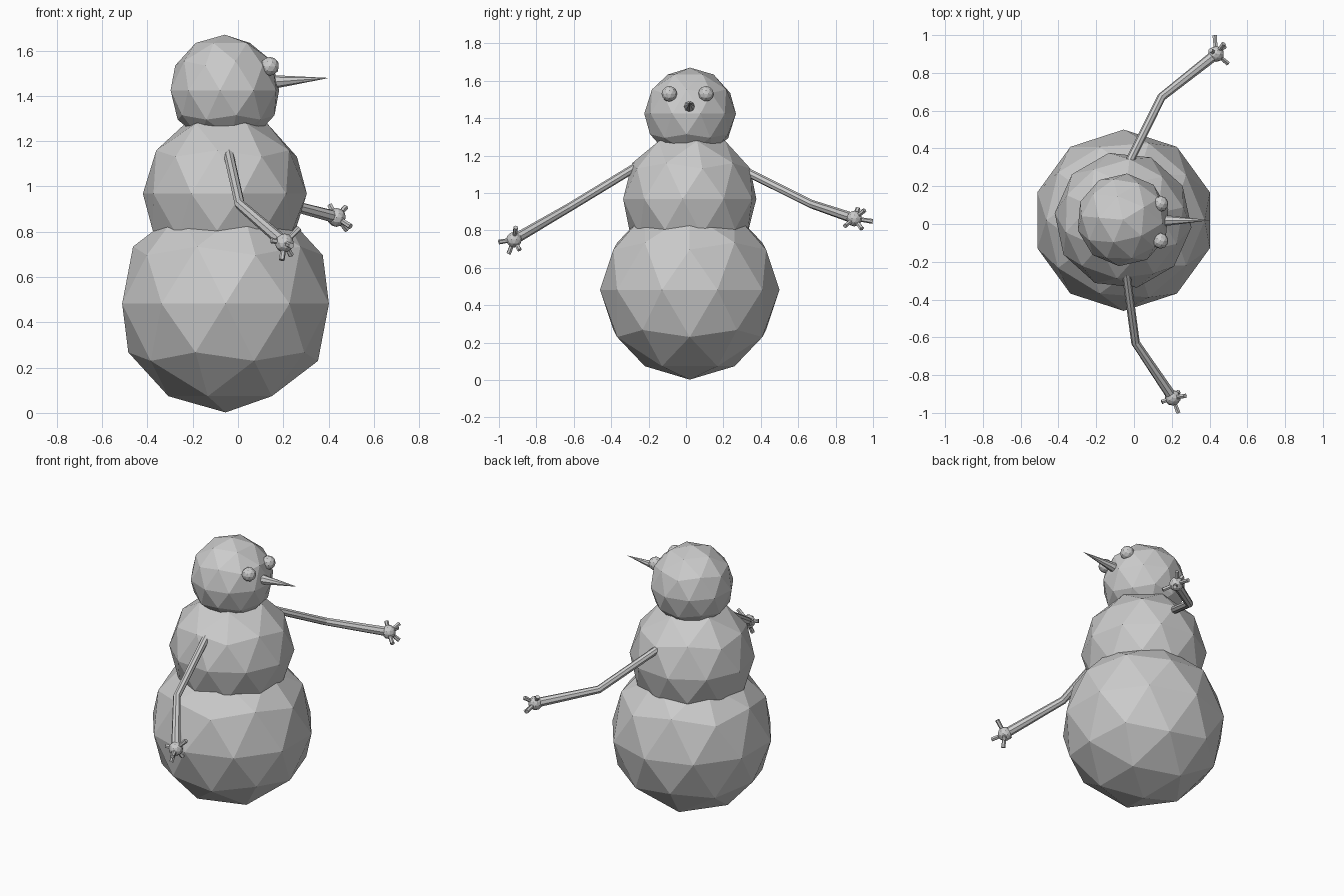
import bpy
from math import radians
from mathutils import Vector

if "Cube" in bpy.data.objects:
    bpy.data.objects.remove(bpy.data.objects["Cube"])


def ball(name, center, radius, turn=0, subdivisions=2):
    bpy.ops.mesh.primitive_ico_sphere_add(subdivisions=subdivisions, radius=radius,
                                          location=center, rotation=(0, 0, radians(turn)))
    obj = bpy.context.object
    obj.name = name
    return obj


def cone(name, start, end, r1, r2, sides):
    start, end = Vector(start), Vector(end)
    axis = end - start
    bpy.ops.mesh.primitive_cone_add(vertices=sides, radius1=r1, radius2=r2,
                                    depth=axis.length, location=(start + end) / 2)
    obj = bpy.context.object
    obj.name = name
    obj.rotation_euler = axis.to_track_quat('Z', 'Y').to_euler()
    return obj


def branch(name, points, radii):
    curve = bpy.data.curves.new(name, 'CURVE')
    curve.dimensions = '3D'
    curve.bevel_depth = 1
    curve.bevel_resolution = 2
    curve.use_fill_caps = True
    spline = curve.splines.new('POLY')
    spline.points.add(len(points) - 1)
    spline.use_smooth = False
    for p, co, r in zip(spline.points, points, radii):
        p.co = (*co, 1)
        p.radius = r
    obj = bpy.data.objects.new(name, curve)
    bpy.context.collection.objects.link(obj)
    return obj


# Three stacked snowballs
ball("base_snowball", (-0.055, 0.02, 0.482), 0.48)
ball("middle_snowball", (-0.058, 0.02, 0.968), 0.364, 12)
ball("head", (-0.058, 0.022, 1.424), 0.246, 31)

# Eyes and pointed nose
for side, y in (("right", -0.089), ("left", 0.107)):
    ball(side + "_eye", (0.14, y, 1.53), 0.042)
cone("nose", (0.10, 0.018, 1.457), (0.403, 0.02, 1.479), 0.037, 0, 8)

# Bent stick arms with knobbly hands and short twig fingers
arms = {
    "right": ([(-0.05, -0.20, 1.18), (0.008, -0.628, 0.92), (0.205, -0.92, 0.75)],
              [(0.03, -0.08, -0.012), (0.066, 0.01, 0.066), (-0.012, -0.028, -0.075),
               (-0.058, -0.022, 0.012), (0.03, 0.03, -0.055)]),
    "left": ([(-0.07, 0.24, 1.155), (0.146, 0.672, 0.94), (0.435, 0.90, 0.863)],
             [(-0.008, 0.098, -0.015), (0.062, -0.05, -0.04), (0.045, 0.04, -0.055),
              (0.04, 0.055, 0.045), (-0.03, 0.02, 0.055)]),
}
for side, (path, fingers) in arms.items():
    branch(side + "_arm", path, (0.023, 0.023, 0.028))
    hand = Vector(path[-1])
    ball(side + "_hand", hand, 0.042)
    for i, offset in enumerate(fingers):
        cone(f"{side}_finger_{i + 1}", hand, hand + Vector(offset), 0.011, 0.013, 6)
